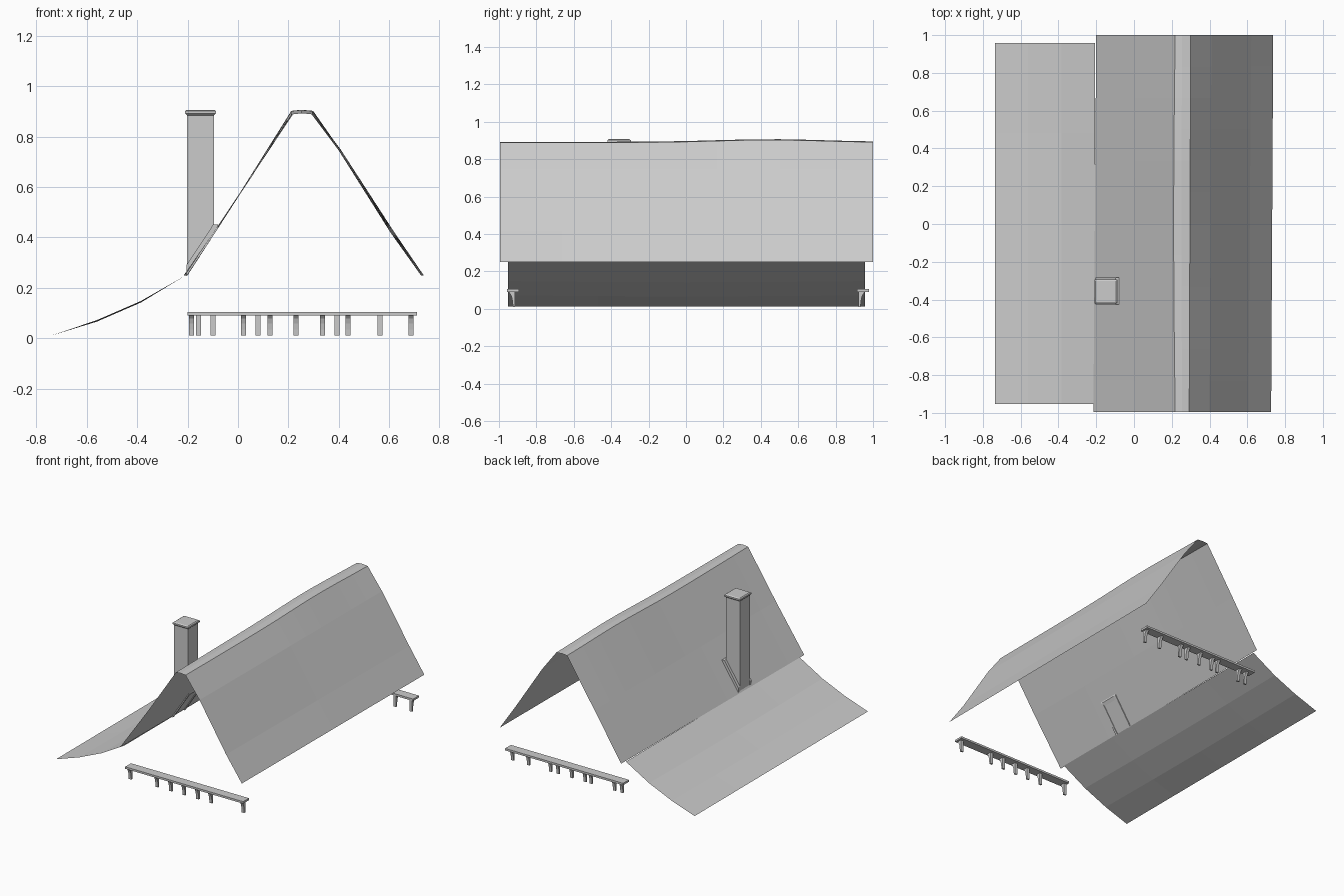
import bpy, bmesh, math

cube = bpy.data.objects.get("Cube")
if cube:
    bpy.data.objects.remove(cube, do_unlink=True)

grey = bpy.data.materials.new("plain_grey")
grey.use_nodes = True
colour = (0.6, 0.6, 0.6, 1)
grey.diffuse_color = colour
grey.node_tree.nodes["Principled BSDF"].inputs["Base Color"].default_value = colour


def finish(name, bm):
    bmesh.ops.recalc_face_normals(bm, faces=bm.faces)
    mesh = bpy.data.meshes.new(name)
    bm.to_mesh(mesh)
    bm.free()
    mesh.materials.append(grey)
    obj = bpy.data.objects.new(name, mesh)
    bpy.context.collection.objects.link(obj)
    return obj


def loft(name, rings, closed=False):
    """Skin a list of point rows; closed rows also get end caps."""
    bm = bmesh.new()
    rows = [[bm.verts.new(p) for p in ring] for ring in rings]
    n = len(rows[0])
    for a, b in zip(rows, rows[1:]):
        for i in range(n if closed else n - 1):
            j = (i + 1) % n
            bm.faces.new((a[i], a[j], b[j], b[i]))
    if closed:
        bm.faces.new(rows[0])
        bm.faces.new(rows[-1])
    return finish(name, bm)


def rect(x0, x1, y0, y1, z):
    return [(x0, y0, z), (x1, y0, z), (x1, y1, z), (x0, y1, z)]


def mix(a, b, t):
    return a + (b - a) * t


# Main roof: open sheet with a gently sagging ridge
STEPS = 12
sections = []
for k in range(STEPS + 1):
    t = k / STEPS
    y = mix(-0.995, 1, t)
    hump = 0.014 * math.exp(-((y - 0.45) / 0.4) ** 2)
    top = 0.889 + hump
    sway = -0.008 * math.sin(math.pi * t)
    bulge = mix(0.0, 0.016, t)
    profile = [
        (mix(-0.215, -0.2, t), 0.25),
        (0.005 + sway / 2, 0.567),
        (0.218 + sway, top),
        (0.255 + sway / 2, top + 0.004),
        (mix(0.292, 0.3, t), top),
        (mix(0.4, 0.405, t) + bulge / 3, 0.745),
        (0.605 + bulge, 0.42),
        (mix(0.726, 0.737, t), 0.25),
    ]
    sections.append([(x, y, z) for x, z in profile])
loft("main_roof", sections)

# Lean-to roof: shallow curved sheet below the left eave
sections = []
for k in range(5):
    t = k / 4
    y = mix(-0.952, 0.958, t)
    dip = 0.006 * math.sin(math.pi * t)
    profile = [(-0.737, 0.012), (-0.56, 0.072 - dip),
               (-0.385, 0.148 - dip), (-0.207, 0.25)]
    sections.append([(x, y, z) for x, z in profile])
loft("lean_to_roof", sections)

# Chimney: shaft cut to the roof slope, with a bevelled cap
shaft = [(-0.203, 0.255), (-0.095, 0.42), (-0.095, 0.89), (-0.203, 0.89)]
loft("chimney_shaft", [[(x, y, z) for x, z in shaft] for y in (-0.413, -0.303)], True)
loft("chimney_cap", [
    rect(-0.203, -0.095, -0.413, -0.303, 0.885),
    rect(-0.21, -0.088, -0.421, -0.295, 0.892),
    rect(-0.21, -0.088, -0.421, -0.295, 0.902),
    rect(-0.203, -0.095, -0.413, -0.303, 0.907),
], True)

# Flashing: strips around the chimney foot, lying along the slope
strip = [(-0.205, 0.245), (-0.08, 0.435), (-0.08, 0.452), (-0.098, 0.452), (-0.205, 0.29)]
for side, y0, y1 in (("front", -0.427, -0.412), ("back", -0.304, -0.283)):
    loft("flashing_" + side, [[(x, y, z) for x, z in strip] for y in (y0, y1)], True)
upper = [(-0.096, 0.415), (-0.08, 0.435), (-0.08, 0.452), (-0.096, 0.452)]
loft("flashing_upper", [[(x, y, z) for x, z in upper] for y in (-0.413, -0.303)], True)

# Ledges on curved brackets at each gable end
bracket = [(0, 0.01), (0, 0.092), (0.036, 0.092), (0.024, 0.078),
           (0.017, 0.058), (0.013, 0.035), (0.011, 0.01)]
front_x = [-0.185, 0.022, 0.127, 0.23, 0.335, 0.437, 0.686]
back_x = [-0.157, -0.1, 0.08, 0.127, 0.23, 0.335, 0.393, 0.563, 0.686]
for side, wall, out, spots in (("front", -0.914, -1, front_x), ("back", 0.922, 1, back_x)):
    y0, y1 = (-0.957, -0.893) if out < 0 else (0.915, 0.979)
    loft(side + "_ledge", [rect(-0.2, 0.71, y0, y1, z) for z in (0.091, 0.105)], True)
    for i, x in enumerate(spots):
        ends = (x - 0.01, x + 0.01)
        loft(f"{side}_bracket_{i + 1}",
             [[(e, wall + out * d, z) for d, z in bracket] for e in ends], True)
